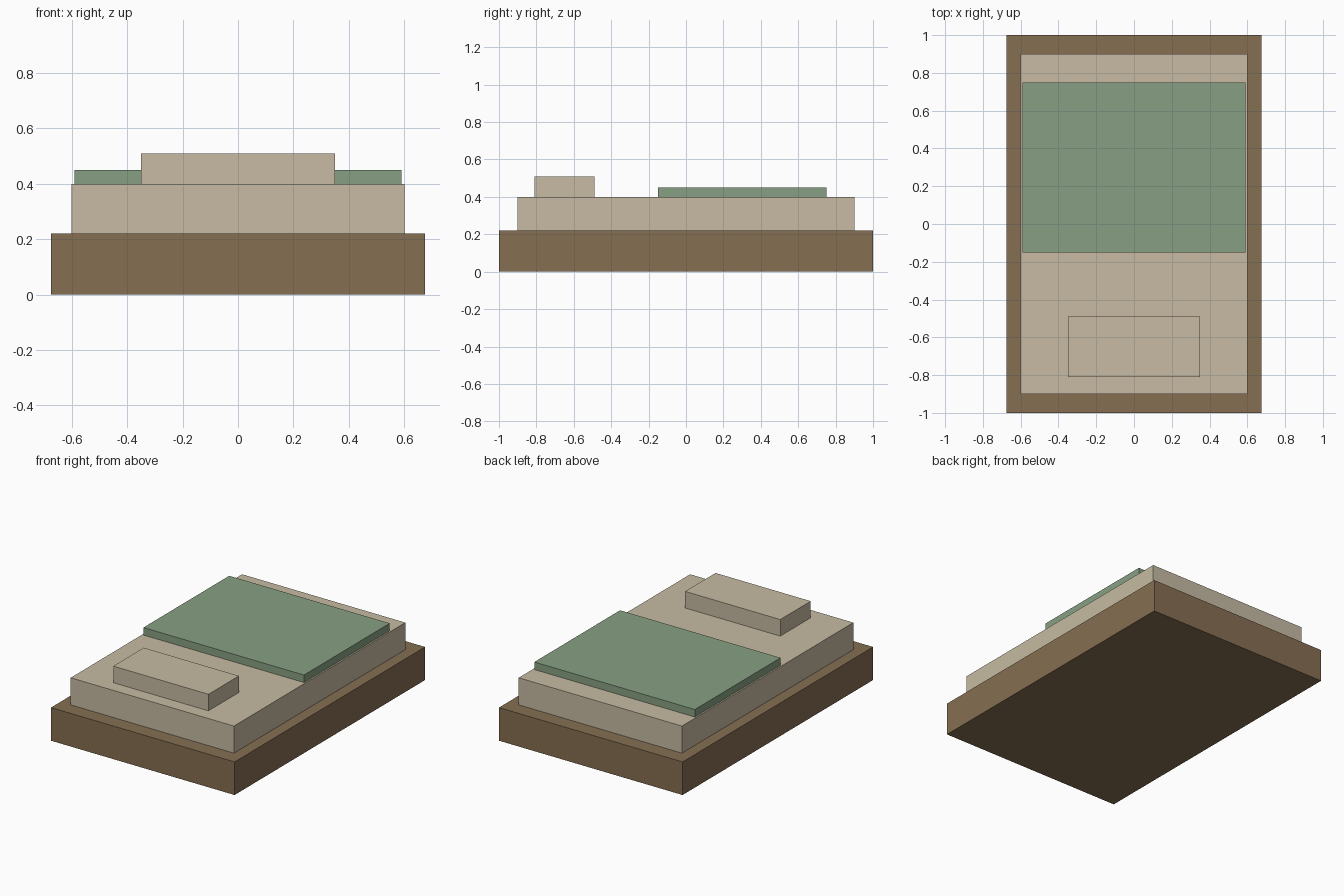
import bpy
import bmesh

if "Cube" in bpy.data.objects:
    bpy.data.objects.remove(bpy.data.objects["Cube"])


def material(name, rgb):
    m = bpy.data.materials.new(name)
    m.diffuse_color = (*rgb, 1.0)
    m.use_nodes = True
    m.node_tree.nodes["Principled BSDF"].inputs["Base Color"].default_value = m.diffuse_color
    return m


def box(name, x, y, z, mat):
    """Box spanning the (min, max) ranges x, y, z."""
    bm = bmesh.new()
    bmesh.ops.create_cube(bm, size=1.0)
    spans = (x, y, z)
    bmesh.ops.scale(bm, vec=[b - a for a, b in spans], verts=bm.verts)
    mesh = bpy.data.meshes.new(name)
    bm.to_mesh(mesh)
    bm.free()
    mesh.materials.append(mat)
    obj = bpy.data.objects.new(name, mesh)
    obj.location = [(a + b) / 2 for a, b in spans]
    bpy.context.collection.objects.link(obj)
    return obj


wood = material("brown wood", (0.235, 0.156, 0.084))
linen = material("beige linen", (0.571, 0.497, 0.366))
green = material("sage green", (0.242, 0.352, 0.227))

# Bed base, mattress, pillow at the front end, blanket toward the back
box("bed_base", (-0.675, 0.675), (-1.0, 1.0), (0.0, 0.22), wood)
box("mattress", (-0.60, 0.60), (-0.90, 0.90), (0.22, 0.40), linen)
box("pillow", (-0.35, 0.35), (-0.81, -0.49), (0.40, 0.51), linen)
box("blanket", (-0.59, 0.59), (-0.15, 0.75), (0.40, 0.45), green)
